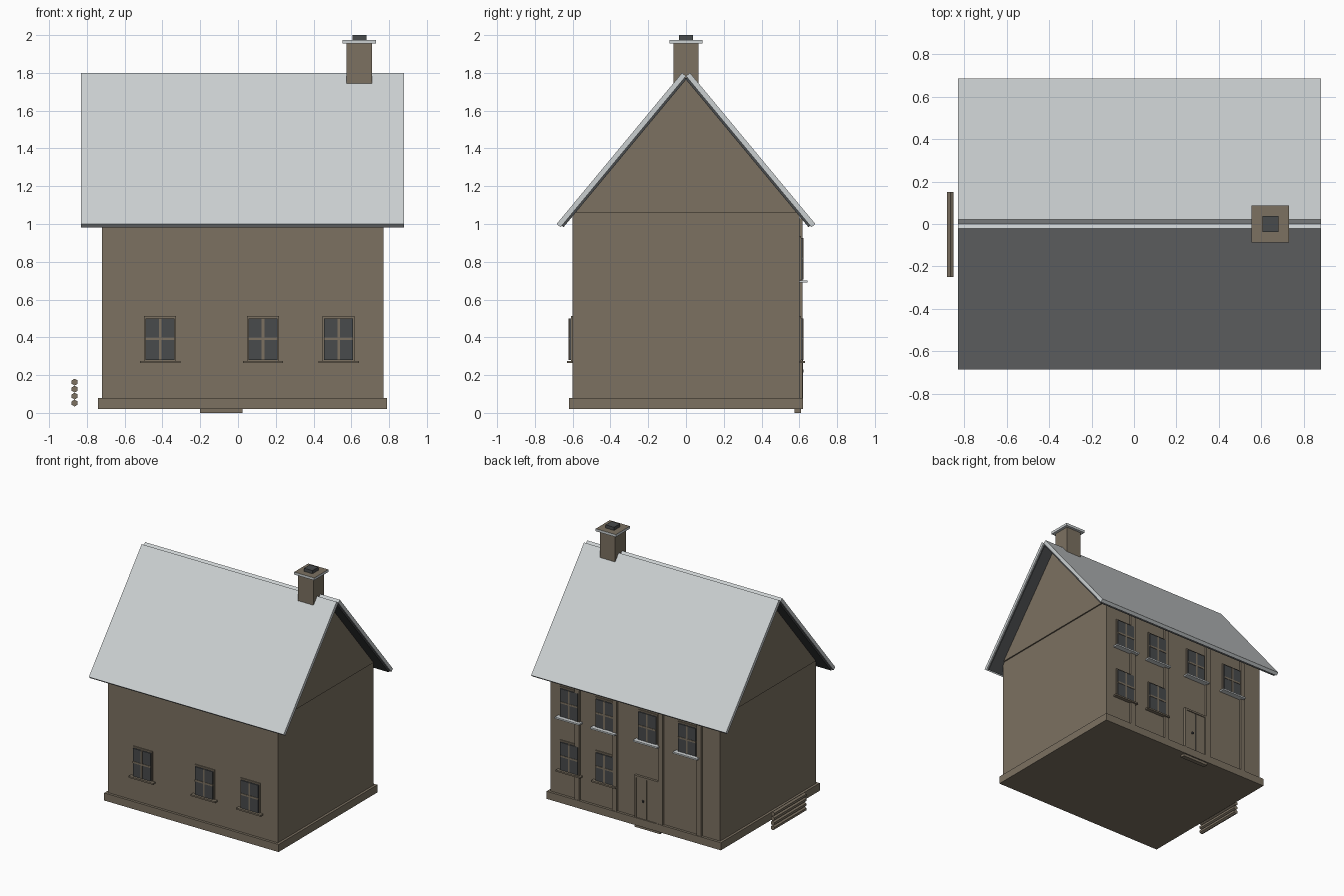
import bpy, bmesh, math
from mathutils import Vector

if "Cube" in bpy.data.objects:
    bpy.data.objects.remove(bpy.data.objects["Cube"], do_unlink=True)


def material(name, rgb):
    m = bpy.data.materials.new(name)
    m.use_nodes = True
    m.diffuse_color = (*rgb, 1)
    m.node_tree.nodes["Principled BSDF"].inputs["Base Color"].default_value = (*rgb, 1)
    return m


BROWN = material("warm brown", (0.2, 0.165, 0.12))
LIGHT = material("light grey", (0.6, 0.63, 0.64))
DARK = material("dark grey", (0.065, 0.069, 0.072))


def finish(name, bm, *mats):
    bmesh.ops.recalc_face_normals(bm, faces=bm.faces)
    mesh = bpy.data.meshes.new(name)
    bm.to_mesh(mesh)
    bm.free()
    for m in mats:
        mesh.materials.append(m)
    ob = bpy.data.objects.new(name, mesh)
    bpy.context.collection.objects.link(ob)
    return ob


def box(name, xs, ys, zs, mat):
    """Box between paired limits on each axis."""
    bm = bmesh.new()
    bmesh.ops.create_cube(bm, size=1)
    lims = [sorted(p) for p in (xs, ys, zs)]
    for v in bm.verts:
        v.co = Vector([lims[i][0] if v.co[i] < 0 else lims[i][1] for i in range(3)])
    return finish(name, bm, mat)


def prism(name, profile, x0, x1, mat):
    """Extrude a y,z profile along x."""
    bm = bmesh.new()
    face = bm.faces.new([bm.verts.new((x0, y, z)) for y, z in profile])
    ext = bmesh.ops.extrude_face_region(bm, geom=[face])
    new = [g for g in ext["geom"] if isinstance(g, bmesh.types.BMVert)]
    bmesh.ops.translate(bm, verts=new, vec=(x1 - x0, 0, 0))
    return finish(name, bm, mat)


# Walls, plinth and gable block
box("walls", (-0.72, 0.77), (-0.6, 0.6), (0.05, 1.06), BROWN)
box("plinth", (-0.74, 0.79), (-0.62, 0.62), (0.02, 0.08), BROWN)
prism("gable", [(-0.6, 1.06), (0.6, 1.06), (0, 1.775)], -0.73, 0.78, BROWN)

# Roof slabs meeting in a small groove at the ridge, with a dark lining below
ridge, eave = Vector((0.021, 1.8)), Vector((0.685, 1.0))
slope = (eave - ridge).normalized()
inward = Vector((slope.y, -slope.x))
for side, label in ((-1, "front"), (1, "back")):
    for name, top, bottom, trim, mat in (("roof", 0, 0.027, 0, LIGHT),
                                         ("roof_lining", 0.027, 0.039, 0.01, DARK)):
        start, end = ridge + slope * trim, eave - slope * trim
        corners = [start + inward * top, end + inward * top,
                   end + inward * bottom, start + inward * bottom]
        prism(f"{label}_{name}", [(side * c.x, c.y) for c in corners],
              -0.83 + trim, 0.88 - trim, mat)

# Chimney
CX = 0.6425


def stack(name, half, z0, z1, mat):
    return box(name, (CX - half, CX + half), (-half, half), (z0, z1), mat)


stack("chimney", 0.067, 1.65, 1.955, BROWN)
cap = stack("chimney_cap", 0.088, 1.955, 1.975, LIGHT)
cap.data.materials.append(BROWN)
for p in cap.data.polygons:
    if p.normal.z > 0.9:
        p.material_index = 1
stack("chimney_pot", 0.037, 1.975, 2.0, DARK)


def window(name, x, z, side, sill_mat, sill_depth):
    """Window with glass, glazing bars and sill; side is the sign of y."""
    def part(label, x0, x1, depth, z0, z1, mat):
        box(f"{name}_{label}", (x + x0, x + x1), (side * 0.59, side * (0.6 + depth)),
            (z + z0, z + z1), mat)
    part("surround", -0.085, 0.085, 0.008, -0.005, 0.232, BROWN)
    part("glass", -0.0775, 0.0775, 0.018, 0, 0.22, DARK)
    part("upright_bar", -0.007, 0.007, 0.021, 0, 0.22, BROWN)
    part("cross_bar", -0.0775, 0.0775, 0.021, 0.105, 0.119, BROWN)
    part("sill", -0.107, 0.107, sill_depth, -0.016, -0.004, sill_mat)


# Front windows, then the two rows at the back
for i, x in enumerate((-0.4125, 0.1325, 0.5325)):
    window(f"front_window_{i + 1}", x, 0.28, -1, BROWN, 0.03)
for i, x in enumerate((0.595, 0.285, -0.09, -0.44)):
    window(f"upper_back_window_{i + 1}", x, 0.705, 1, LIGHT, 0.043)
    if i < 2:
        window(f"lower_back_window_{i + 1}", x, 0.28, 1, BROWN, 0.03)

# Pilaster strips on the back wall
for i, x in enumerate((0.525, 0.198, -0.207, -0.545)):
    box(f"wall_post_{i + 1}", (x - 0.02, x + 0.02), (0.59, 0.617), (0.08, 1.03), BROWN)

# Back door with two leaves, frame, handle and step
DX = -0.085
for s, label in ((-1, "right"), (1, "left")):
    box(f"{label}_door_leaf", (DX + s * 0.003, DX + s * 0.09), (0.59, 0.612),
        (0.08, 0.4), BROWN)
    box(f"{label}_door_jamb", (DX + s * 0.09, DX + s * 0.105), (0.59, 0.619),
        (0.08, 0.415), BROWN)
box("door_lintel", (DX - 0.09, DX + 0.09), (0.59, 0.619), (0.4, 0.415), BROWN)
box("door_gap", (DX - 0.004, DX + 0.004), (0.59, 0.606), (0.08, 0.4), DARK)
box("door_handle", (DX + 0.025, DX + 0.037), (0.6, 0.622), (0.215, 0.23), DARK)
box("door_step", (-0.2, 0.025), (0.575, 0.61), (0, 0.03), BROWN)

# Stack of four hexagonal rails beside the house
for i in range(4):
    bm = bmesh.new()
    bmesh.ops.create_cone(bm, cap_ends=True, segments=6, radius1=0.018,
                          radius2=0.018, depth=0.4)
    for v in bm.verts:
        v.co = Vector((v.co.x - 0.865, v.co.z - 0.05, v.co.y + 0.052 + i * 0.037))
    finish(f"side_rail_{i + 1}", bm, BROWN)
